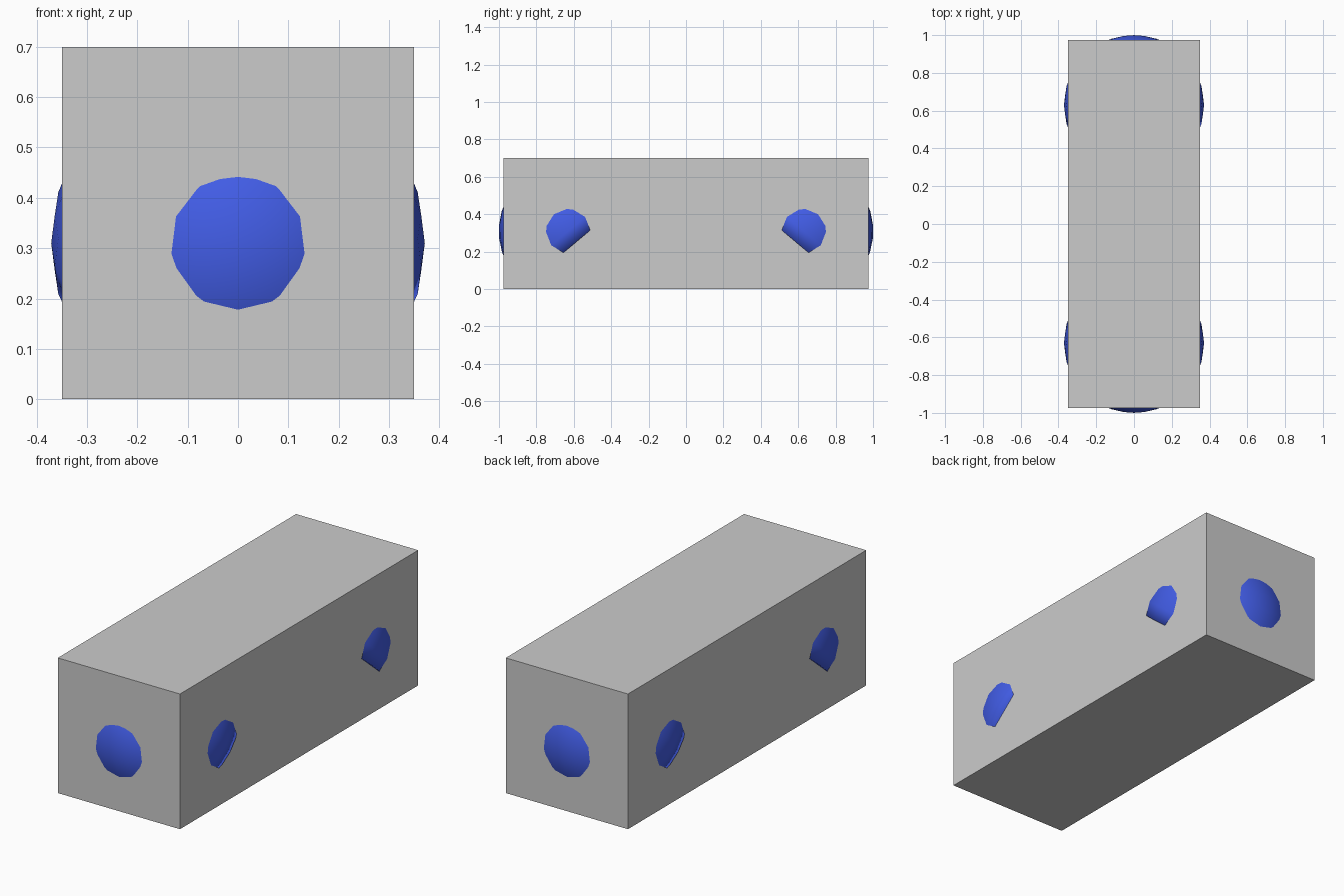
import bpy, bmesh
from math import radians
from mathutils import Matrix, Vector

if "Cube" in bpy.data.objects:
    bpy.data.objects.remove(bpy.data.objects["Cube"])

W, L, H = 0.70, 1.95, 0.70      # box size
R = 0.371                       # dome radius
TILT = radians(40)

blue = bpy.data.materials.new("blue")
blue.diffuse_color = (0.055, 0.11, 0.8, 1)
blue.use_nodes = True
blue.node_tree.nodes["Principled BSDF"].inputs["Base Color"].default_value = blue.diffuse_color


def make_object(name, bm, mat=None):
    mesh = bpy.data.meshes.new(name)
    bm.to_mesh(mesh)
    bm.free()
    if mat:
        mesh.materials.append(mat)
    obj = bpy.data.objects.new(name, mesh)
    bpy.context.collection.objects.link(obj)
    return obj


# Main box
bm = bmesh.new()
bmesh.ops.create_cube(bm, size=1, matrix=Matrix.Translation((0, 0, H / 2)) @ Matrix.Diagonal((W, L, H, 1)))
make_object("box_body", bm)


# Tilted dome, closed one ring below its equator, poking through the box walls
def dome(name, side):
    bm = bmesh.new()
    bmesh.ops.create_uvsphere(bm, u_segments=32, v_segments=16, radius=R)
    low = [v for v in bm.verts if v.co.z < -0.25 * R]
    bmesh.ops.delete(bm, geom=low, context='VERTS')
    bmesh.ops.holes_fill(bm, edges=[e for e in bm.edges if e.is_boundary], sides=0)
    bmesh.ops.recalc_face_normals(bm, faces=bm.faces)
    for f in bm.faces:
        f.smooth = True
    bm.transform(Matrix.Translation((0, side * 0.63, 0.31)) @ Matrix.Rotation(-side * TILT, 4, 'X'))
    make_object(name, bm, blue)


dome("front_dome", -1)
dome("back_dome", 1)
